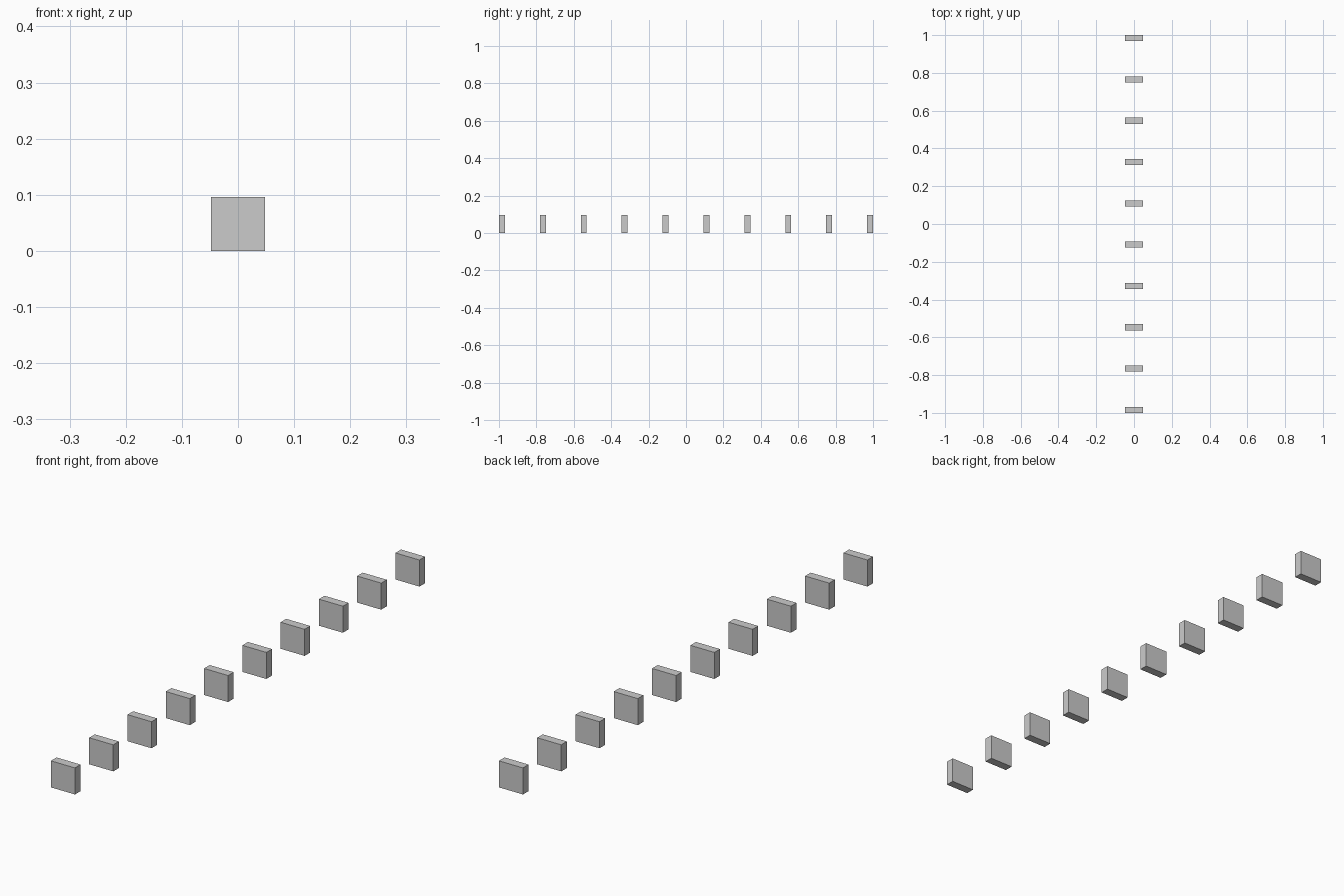
import bpy

if "Cube" in bpy.data.objects:
    bpy.data.objects.remove(bpy.data.objects["Cube"])

COUNT = 10
WIDTH, THICK, HEIGHT = 0.096, 0.032, 0.096
FIRST_Y = -1 + THICK / 2
STEP = -2 * FIRST_Y / (COUNT - 1)


def add_block(name, y):
    bpy.ops.mesh.primitive_cube_add(size=1, location=(0, y, HEIGHT / 2))
    block = bpy.context.object
    block.name = name
    block.scale = (WIDTH, THICK, HEIGHT)
    bpy.ops.object.transform_apply(location=False, rotation=False, scale=True)


# Row of evenly spaced upright blocks, front to back
for i in range(COUNT):
    add_block(f"upright_block_{i + 1:02d}", FIRST_Y + i * STEP)
